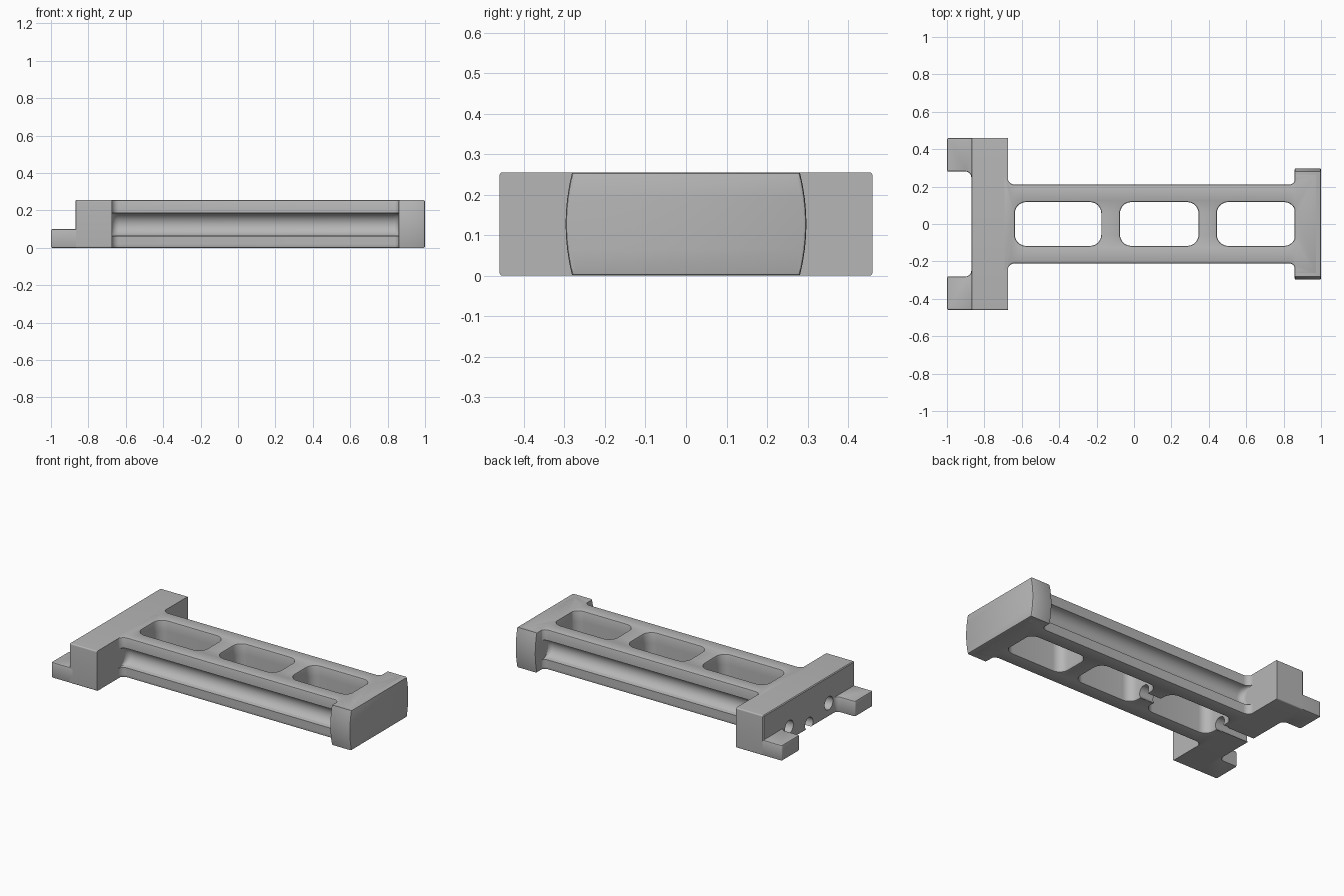
import bpy, bmesh, math
from mathutils import Vector

cube = bpy.data.objects.get("Cube")
if cube:
    bpy.data.objects.remove(cube, do_unlink=True)

H = 0.255
RIM = ((0, 0.008), (0.0023, 0.0023), (0.008, 0))  # depth and inset of soft rims
GROOVE_Z, GROOVE_R = 0.125, 0.062
SLOT_Z, SLOT_R = 0.03, 0.04

grey = bpy.data.materials.new("plain grey")
grey.use_nodes = True
GREY = (0.47, 0.47, 0.47, 1)
grey.diffuse_color = GREY
grey.node_tree.nodes["Principled BSDF"].inputs["Base Color"].default_value = GREY


def rounded(corners, inset=0, steps=8):
    """Round right-angled (x, y, radius) corners; material lies on the left."""
    out = []
    for i, (x, y, r) in enumerate(corners):
        p = Vector((x, y))
        e1 = (p - Vector(corners[i - 1][:2])).normalized()
        e2 = (Vector(corners[(i + 1) % len(corners)][:2]) - p).normalized()
        p += Vector((-e1.y - e2.y, e1.x + e2.x)) * inset
        if r == 0:
            out.append(p)
            continue
        r = max(r - inset if e1.cross(e2) > 0 else r + inset, 0.001)
        c = p + (e2 - e1) * r
        for k in range(steps + 1):
            a = math.pi / 2 * k / steps
            out.append(c - e2 * r * math.cos(a) + e1 * r * math.sin(a))
    return out


def mirrored(corners):
    return [(x, -y, r) for x, y, r in reversed(corners)]


def at_z(z, loops):
    return [[(p[0], p[1], z) for p in loop] for loop in loops]


def at_x(x, loops):
    return [[(x, p[0], p[1]) for p in loop] for loop in loops]


def loft(name, levels):
    """Join matching loops from level to level and close every end."""
    bm = bmesh.new()
    rings = [[[bm.verts.new(p) for p in loop] for loop in level] for level in levels]

    def cap(loops):
        edges = []
        for ring in loops:
            for a, b in zip(ring, ring[1:] + ring[:1]):
                edges.append(bm.edges.get((a, b)))
        bmesh.ops.triangle_fill(bm, use_beauty=True, edges=edges)

    for low, high in zip(rings, rings[1:]):
        for r1, r2 in zip(low, high):
            for i in range(len(r1)):
                bm.faces.new((r1[i - 1], r1[i], r2[i], r2[i - 1]))
    for low, high in zip(rings, rings[1:]):
        for ring in low[len(high):]:
            cap([ring])
    cap(rings[0])
    cap(rings[-1])
    bmesh.ops.recalc_face_normals(bm, faces=bm.faces)
    mesh = bpy.data.meshes.new(name)
    bm.to_mesh(mesh)
    bm.free()
    mesh.materials.append(grey)
    for poly in mesh.polygons:
        poly.use_smooth = True
    mesh.set_sharp_from_angle(angle=math.radians(30))
    bpy.context.collection.objects.link(bpy.data.objects.new(name, mesh))


def bar_sides(z):
    """Outer outline of the bar, narrowed where the side grooves run."""
    d = GROOVE_R ** 2 - (z - GROOVE_Z) ** 2
    w = min(0.21, 0.212 - math.sqrt(max(d, 0)))
    half = [(-0.7, -0.26, 0), (-0.676, -0.26, 0), (-0.676, -w, 0.04),
            (0.862, -w, 0.035), (0.862, -0.27, 0), (0.98, -0.27, 0)]
    return half + mirrored(half)


def window(x0, x1):
    y = 0.117
    return [(x0, -y, 0.06), (x0, y, 0.06), (x1, y, 0.06), (x1, -y, 0.06)]


def lower_level(z, inset):
    """Two windows joined by the round channel, which runs out under the head."""
    c = math.sqrt(SLOT_R ** 2 - (z - SLOT_Z) ** 2)
    y = 0.117
    half = [(-0.7, c, 0), (-0.637, c, 0), (-0.637, y, 0.06), (-0.175, y, 0.06),
            (-0.175, c, 0), (-0.075, c, 0), (-0.075, y, 0.06), (0.345, y, 0.06)]
    outline = bar_sides(z) + half + mirrored(half)
    return at_z(z, [rounded(outline, inset), rounded(window(0.443, 0.863), inset)])


def upper_level(z, inset):
    loops = [bar_sides(z), window(-0.637, -0.175), window(-0.075, 0.345),
             window(0.443, 0.863)]
    return at_z(z, [rounded(loop, inset) for loop in loops])


# Grooved bar with windows, in a lower and an upper layer
groove = [GROOVE_Z - GROOVE_R * math.cos(math.pi * k / 16) for k in range(17)]
lower = list(RIM) + [(z, 0) for z in (0.02, 0.03, 0.045, 0.055, *groove[:3])]
upper = [(z, 0) for z in groove[2:]] + [(H - d, i) for d, i in reversed(RIM)]
loft("bar_lower", [lower_level(z, i) for z, i in lower])
loft("bar_upper", [upper_level(z, i) for z, i in upper])


# Crosshead with a channel underneath and two blind rod holes
def head_outline(inset):
    corners = [(-0.46, 0, 0.008), (0.46, 0, 0.008), (0.46, H, 0.008), (-0.46, H, 0.008)]
    pts = rounded(corners, inset)
    start = math.asin((inset - SLOT_Z) / SLOT_R)
    arc = []
    for k in range(25):
        a = math.pi - start - (math.pi - 2 * start) * k / 24
        arc.append((SLOT_R * math.cos(a), SLOT_Z + SLOT_R * math.sin(a)))
    return pts[:9] + arc + pts[9:]


def hole(y):
    return [(y + 0.042 * math.cos(math.tau * k / 32),
             0.085 + 0.042 * math.sin(math.tau * k / 32)) for k in range(32)]


holes = [hole(-0.2), hole(0.2)]
loft("crosshead", [at_x(-0.87, [head_outline(0.005)] + holes),
                   at_x(-0.865, [head_outline(0)] + holes),
                   at_x(-0.72, [head_outline(0)] + holes),
                   at_x(-0.675, [head_outline(0)])])

# Low tabs at both ends of the crosshead
tab = [(-1, 0.28, 0.01), (-0.87, 0.28, 0.03), (-0.87, 0.246, 0), (-0.85, 0.246, 0),
       (-0.85, 0.46, 0), (-1, 0.46, 0.01)]
tab_levels = list(RIM) + [(0.1 - d, i) for d, i in reversed(RIM)]
for name, corners in (("left_tab", tab), ("right_tab", mirrored(tab))):
    loft(name, [at_z(z, [rounded(corners, i)]) for z, i in tab_levels])


# End block with bulged sides
def block_outline(inset):
    side = []
    for k in range(13):
        t = k / 6 - 1
        z = min(max(H / 2 * (1 + t), inset), H - inset)
        side.append((0.281 + 0.016 * (1 - t * t) - inset, z))
    return side + [(-y, z) for y, z in reversed(side)]


block = [(0.858 + d, i) for d, i in RIM] + [(1 - d, i) for d, i in reversed(RIM)]
loft("end_block", [at_x(x, [block_outline(i)]) for x, i in block])
